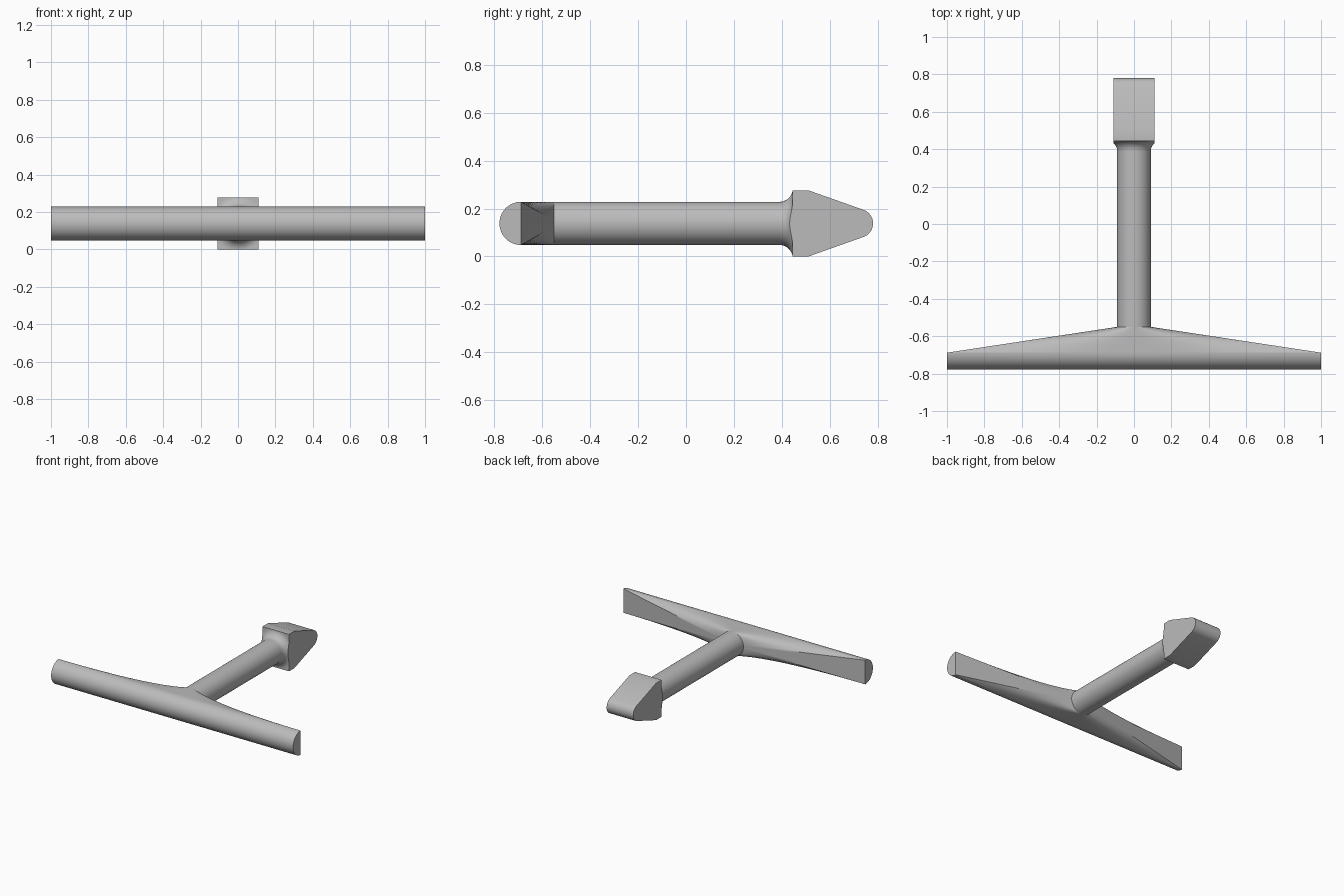
import bpy, bmesh
from math import sin, cos, pi, radians, sqrt
from mathutils import Vector

if "Cube" in bpy.data.objects:
    bpy.data.objects.remove(bpy.data.objects["Cube"])

C = 0.138        # height of the centre line
R = 0.09         # radius of the shaft and of the bar's round front
BAR_Y = -0.688   # back plane of the bar
NECK_Y = -0.55   # where the bar runs into the shaft
HEAD_Y = 0.445   # front face of the head

grey = bpy.data.materials.new("plain_grey")
grey.use_nodes = True
grey.diffuse_color = (0.5, 0.5, 0.5, 1)
grey.node_tree.nodes["Principled BSDF"].inputs["Base Color"].default_value = (0.5, 0.5, 0.5, 1)


def finish(name, bm, angle=30):
    bmesh.ops.recalc_face_normals(bm, faces=bm.faces)
    mesh = bpy.data.meshes.new(name)
    bm.to_mesh(mesh)
    bm.free()
    mesh.materials.append(grey)
    obj = bpy.data.objects.new(name, mesh)
    bpy.context.collection.objects.link(obj)
    bpy.ops.object.select_all(action='DESELECT')
    obj.select_set(True)
    bpy.context.view_layer.objects.active = obj
    bpy.ops.object.shade_smooth_by_angle(angle=radians(angle))
    return obj


def skin(bm, rings, closed=True):
    """Join rings of points with quads."""
    rows = [[bm.verts.new(p) for p in ring] for ring in rings]
    n = len(rows[0])
    for a, b in zip(rows, rows[1:]):
        for i in range(n if closed else n - 1):
            j = (i + 1) % n
            bm.faces.new((a[i], a[j], b[j], b[i]))
    return rows


def prism(name, profile, half):
    """Extrude a (y, z) outline across x."""
    bm = bmesh.new()
    rows = skin(bm, [[(x, y, z) for y, z in profile] for x in (-half, half)])
    for row in rows:
        bm.faces.new(row)
    return finish(name, bm)


def revolve(bm, profile, steps=64):
    """Turn (y, radius) points about the centre line."""
    rings = [[(r * cos(2 * pi * i / steps), y, C + r * sin(2 * pi * i / steps))
              for i in range(steps)] for y, r in profile]
    rows = skin(bm, rings)
    bm.faces.new(rows[0])
    bm.faces.new(rows[-1])


# Crossbar: half-round front
arc = [pi / 2 + pi * i / 32 for i in range(33)]
prism("crossbar_front", [(BAR_Y + R * cos(a), C + R * sin(a)) for a in arc], 1.0)

# Crossbar back: loft from the long rectangle to the round shaft
corner = radians(8)
quarter = [corner * i / 4 for i in range(4)]
quarter += [corner + (pi / 2 - corner) * i / 32 for i in range(32)]
pairs = []
for a in quarter + [pi / 2]:
    if a < corner:
        rect = (1.0, R * a / corner)
    else:
        rect = (1 - (a - corner) / (pi / 2 - corner), R)
    pairs.append((rect, (R * cos(a), R * sin(a))))
# Mirror the quarter into a full loop
flip = lambda row, sx, sz: [tuple((sx * x, sz * z) for x, z in p) for p in row]
loop = (pairs[:-1] + flip(pairs[:0:-1], -1, 1)
        + flip(pairs[:-1], -1, -1) + flip(pairs[:0:-1], 1, -1))
rings = []
for k in range(17):
    t = k / 16
    rings.append([(p[0] + (q[0] - p[0]) * t, BAR_Y + (NECK_Y - BAR_Y) * t,
                   C + p[1] + (q[1] - p[1]) * t) for p, q in loop])
bm = bmesh.new()
skin(bm, rings)
finish("crossbar_back", bm)

# Shaft
bm = bmesh.new()
revolve(bm, [(NECK_Y - 0.01, R), (HEAD_Y, R)])
finish("shaft", bm)

# Flared collar, trimmed to the sides of the head
F = 0.055
bm = bmesh.new()
steps = [pi / 2 * i / 12 for i in range(13)]
revolve(bm, [(HEAD_Y - F + F * sin(a), R + F - F * cos(a)) for a in steps])
for axis, half in ((Vector((1, 0, 0)), 0.11), (Vector((0, 0, 1)), C)):
    for s in (-1, 1):
        cut = bmesh.ops.bisect_plane(
            bm, geom=bm.verts[:] + bm.edges[:] + bm.faces[:], dist=1e-5,
            plane_co=Vector((0, 0, C)) + axis * s * half, plane_no=axis * s, clear_outer=True)
        edges = [e for e in cut["geom_cut"] if isinstance(e, bmesh.types.BMEdge)]
        bmesh.ops.holes_fill(bm, edges=edges)
finish("collar", bm)

# Head: wedge with a rounded tip
tip_r, tip_y = 0.06, 0.72
lean = radians(71.6)
tip = [lean - 2 * lean * i / 24 for i in range(25)]
outline = [(HEAD_Y, 2 * C), (0.51, 2 * C)]
outline += [(tip_y + tip_r * cos(a), C + tip_r * sin(a)) for a in tip]
outline += [(0.51, 0), (HEAD_Y, 0)]
prism("head", outline, 0.11)
